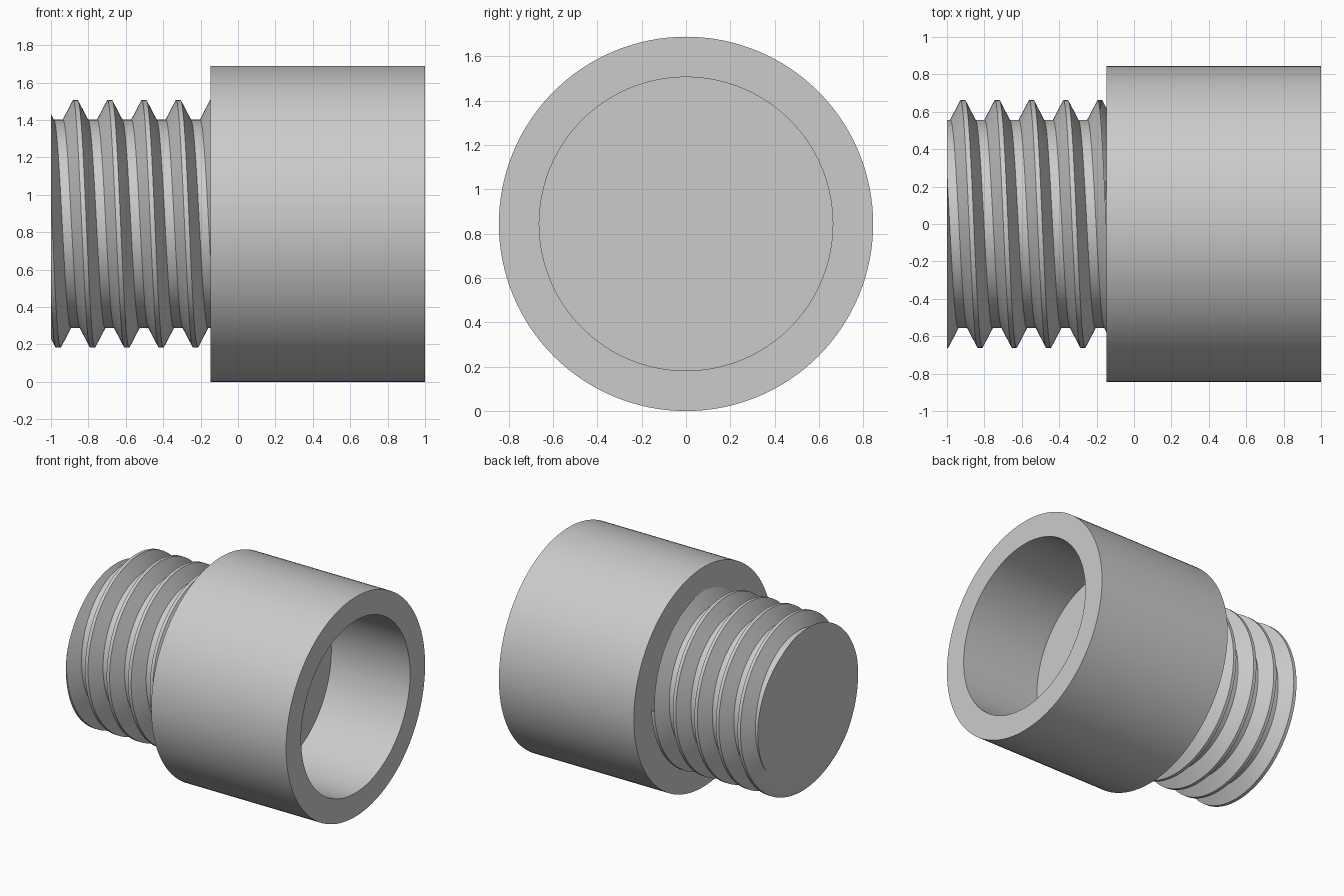
import bpy, bmesh, math
from mathutils import Vector

if "Cube" in bpy.data.objects:
    bpy.data.objects.remove(bpy.data.objects["Cube"])

RADIUS, BORE = 0.844, 0.662            # socket outside and inside
CREST, ROOT, PITCH = 0.662, 0.557, 0.1833
END, SHOULDER, FLOOR = -1.0, -0.147, 0.33
AXIS_Z = RADIUS
SEGMENTS = 128

grey = bpy.data.materials.new("plain grey")
grey.use_nodes = True
colour = (0.6, 0.6, 0.6, 1)
grey.diffuse_color = colour
grey.node_tree.nodes["Principled BSDF"].inputs["Base Color"].default_value = colour


def finish(name, bm):
    """Turn a bmesh around the x axis into a smooth shaded object."""
    bmesh.ops.recalc_face_normals(bm, faces=bm.faces)
    mesh = bpy.data.meshes.new(name)
    bm.to_mesh(mesh)
    bm.free()
    obj = bpy.data.objects.new(name, mesh)
    obj.location.z = AXIS_Z
    bpy.context.collection.objects.link(obj)
    mesh.materials.append(grey)
    bpy.ops.object.select_all(action='DESELECT')
    obj.select_set(True)
    bpy.context.view_layer.objects.active = obj
    bpy.ops.object.shade_smooth_by_angle(angle=math.radians(30))
    return obj


# Socket: a cup profile spun around the x axis
bm = bmesh.new()
profile = [(SHOULDER, 0), (SHOULDER, RADIUS), (1, RADIUS),
           (1, BORE), (FLOOR, BORE), (FLOOR, 0)]
points = [bm.verts.new((x, r, 0)) for x, r in profile]
edges = [bm.edges.new(pair) for pair in zip(points, points[1:])]
bmesh.ops.spin(bm, geom=points + edges, cent=(0, 0, 0), axis=(1, 0, 0),
               angle=math.tau, steps=SEGMENTS, use_merge=True)
bmesh.ops.remove_doubles(bm, verts=bm.verts, dist=0.0001)
finish("socket", bm)

# Threaded plug: a trapezoid thread swept along a helix, one strip per flat
bm = bmesh.new()
thread = [(-0.0125, CREST), (0.0125, CREST), (0.067, ROOT), (PITCH - 0.067, ROOT)]
turns = 8
rows = []
for i in range(turns * SEGMENTS + 1):
    a = math.tau * i / SEGMENTS
    start = -0.915 + PITCH * (i / SEGMENTS - 3)
    rows.append([bm.verts.new((start + x, r * math.cos(a), r * math.sin(a)))
                 for x, r in thread])
for i in range((turns - 1) * SEGMENTS):
    here = rows[i] + [rows[i + SEGMENTS][0]]
    ahead = rows[i + 1] + [rows[i + 1 + SEGMENTS][0]]
    for j in range(len(thread)):
        bm.faces.new((here[j], here[j + 1], ahead[j + 1], ahead[j]))

# Trim both ends square and cap them
for x, side in ((END, -1), (SHOULDER + 0.03, 1)):
    cut = bmesh.ops.bisect_plane(
        bm, geom=bm.verts[:] + bm.edges[:] + bm.faces[:], dist=0.00001,
        plane_co=Vector((x, 0, 0)), plane_no=Vector((side, 0, 0)), clear_outer=True)
    rim = [e for e in cut["geom_cut"] if isinstance(e, bmesh.types.BMEdge)]
    bmesh.ops.edgeloop_fill(bm, edges=rim)
bmesh.ops.delete(bm, geom=[v for v in bm.verts if not v.link_faces], context='VERTS')
finish("threaded_plug", bm)
